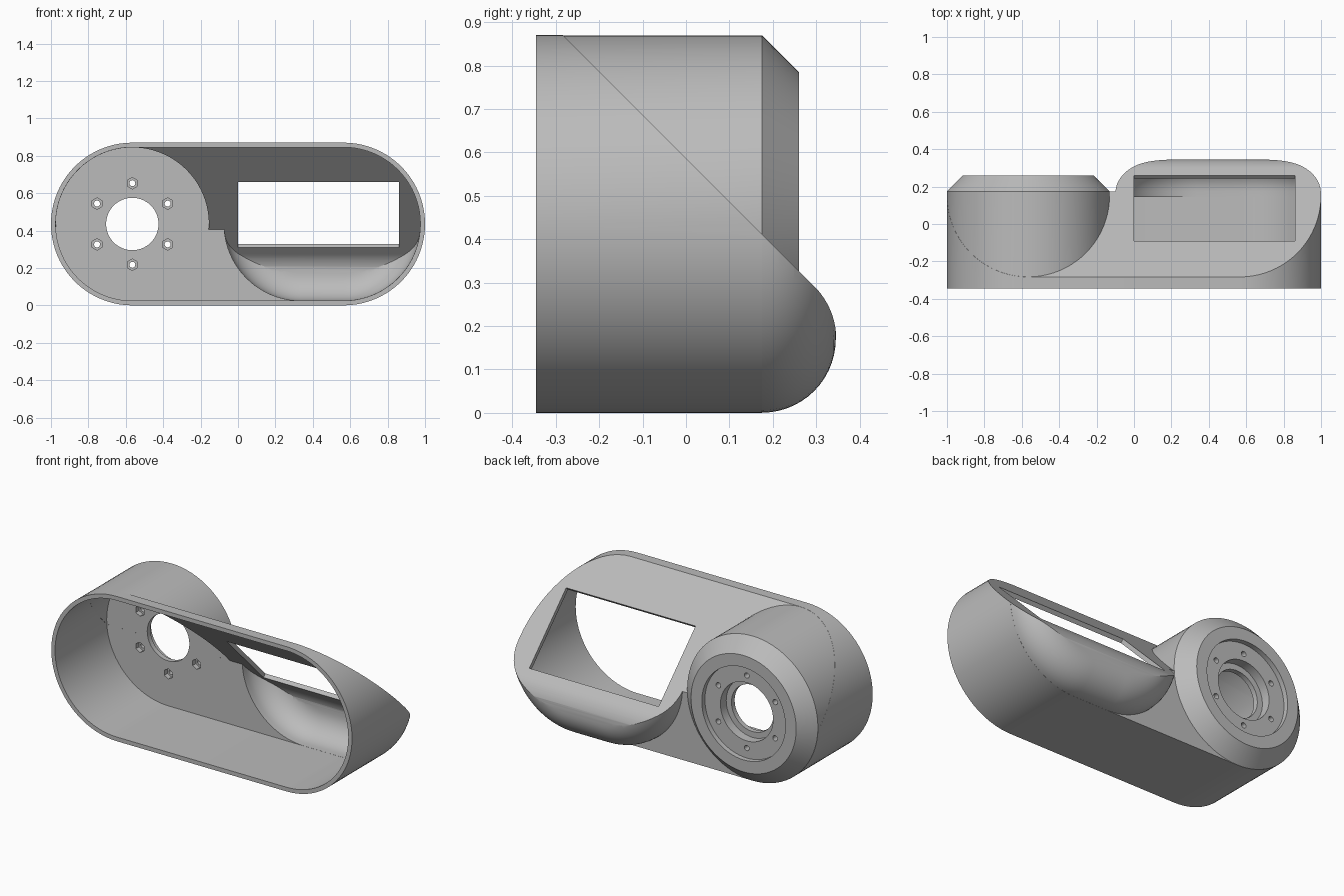
import bpy, bmesh, math
from mathutils import Vector

cube = bpy.data.objects.get("Cube")
if cube:
    bpy.data.objects.remove(cube, do_unlink=True)

R = 0.435          # outer end radius, also the axis height
WALL = 0.025
RX, LX, PX = -0.565, 0.565, 0.335   # right end, left end and pod arc centres
FRONT, BACK = -0.345, 0.175
FILLET = 0.17

grey = bpy.data.materials.new("light_grey")
grey.use_nodes = True
grey.diffuse_color = (0.5, 0.5, 0.5, 1)
grey.node_tree.nodes["Principled BSDF"].inputs["Base Color"].default_value = (0.5, 0.5, 0.5, 1)


def finish(name, bm):
    bmesh.ops.remove_doubles(bm, verts=bm.verts, dist=1e-5)
    bmesh.ops.recalc_face_normals(bm, faces=bm.faces)
    mesh = bpy.data.meshes.new(name)
    bm.to_mesh(mesh)
    bm.free()
    mesh.materials.append(grey)
    obj = bpy.data.objects.new(name, mesh)
    bpy.context.collection.objects.link(obj)
    return obj


def loft(name, x0, x1, sections, z=R, seg=40):
    """Rounded slot outlines in xz, joined along y; sections are (y, radius)."""
    bm = bmesh.new()
    rings = []
    for y, r in sections:
        ring = []
        for cx, start in ((x1, -90), (x0, 90)):
            for i in range(seg + 1):
                if x0 == x1 and i == seg:
                    continue
                a = math.radians(start + 180 * i / seg)
                ring.append(bm.verts.new((cx + r * math.cos(a), y, z + r * math.sin(a))))
        rings.append(ring)
    n = len(rings[0])
    for a, b in zip(rings, rings[1:]):
        for i in range(n):
            j = (i + 1) % n
            bm.faces.new((a[i], a[j], b[j], b[i]))
    bm.faces.new(rings[0])
    bm.faces.new(rings[-1])
    return finish(name, bm)


def slope_prism(name, r):
    """Everything below the slanted roof, with a rounded rear nose."""
    pts = [(-0.8, -0.3), (BACK + r, -0.3)]
    for i in range(13):
        a = math.radians(45 * i / 12)
        pts.append((BACK + r * math.cos(a), FILLET + r * math.sin(a)))
    y, z = pts[-1]
    pts.append((-0.8, z + y + 0.8))
    bm = bmesh.new()
    face = bm.faces.new([bm.verts.new((-1.4, y, z)) for y, z in pts])
    out = bmesh.ops.extrude_face_region(bm, geom=[face])
    bmesh.ops.translate(bm, vec=(2.8, 0, 0),
                        verts=[v for v in out["geom"] if isinstance(v, bmesh.types.BMVert)])
    return finish(name, bm)


def combine(target, tool, operation):
    mod = target.modifiers.new("cut", 'BOOLEAN')
    mod.operation, mod.object, mod.solver = operation, tool, 'EXACT'
    bpy.context.view_layer.update()
    evaluated = target.evaluated_get(bpy.context.evaluated_depsgraph_get())
    mesh = bpy.data.meshes.new_from_object(evaluated)
    target.modifiers.clear()
    target.data = mesh
    bpy.data.objects.remove(tool, do_unlink=True)


def pod_sections(start, r, fillet):
    arc = [math.radians(90 * i / 14) for i in range(15)]
    return [(start, r)] + [(BACK + fillet * math.sin(a), r - fillet + fillet * math.cos(a))
                           for a in arc]


def slanted_body(name, r, front, back, fillet, clearance):
    body = loft(name, RX, LX, [(front, r), (back, r)])
    pod = loft("pod", PX, LX, pod_sections(back - 0.02, r - 0.0005, fillet))
    combine(body, pod, 'UNION')
    combine(body, slope_prism("roof_slope", fillet + clearance), 'INTERSECT')
    return body


# Outer shell with the rear pod and the chamfered round boss
housing = slanted_body("housing", R, FRONT, BACK, FILLET, 0.001)
boss = loft("boss", RX, RX, [(FRONT + 0.001, R - 0.0005), (BACK, R - 0.0005),
                             (0.26, R - 0.085)])
combine(housing, boss, 'UNION')

# Hollow inside
inner = R - WALL
cavity = slanted_body("cavity", inner, FRONT - 0.1, BACK - 0.03, FILLET - WALL, 0.001)
combine(housing, cavity, 'DIFFERENCE')
round_cavity = loft("round_cavity", RX, RX, [(FRONT - 0.12, inner - 0.0005),
                                             (BACK - 0.0302, inner - 0.0005)])
combine(housing, round_cavity, 'DIFFERENCE')

# Slanted rectangular window, cut square to the roof
bm = bmesh.new()
bmesh.ops.create_cube(bm, size=1)
bmesh.ops.scale(bm, vec=(0.86, 0.495, 0.2), verts=bm.verts)
window = finish("window", bm)
window.location = Vector((0.43, 0.085, 0.502))
window.rotation_euler.x = math.radians(-45)
combine(housing, window, 'DIFFERENCE')

# Stepped bore through the boss
bore = loft("bore", RX, RX, [(0.05, 0.14), (0.175, 0.14), (0.175, 0.175),
                             (0.23, 0.175), (0.23, 0.278), (0.35, 0.278)])
combine(housing, bore, 'DIFFERENCE')

# Six screw holes with hexagonal nut pockets on the inside
for k in range(6):
    a = math.radians(90 + 60 * k)
    x, z = RX + 0.218 * math.cos(a), R + 0.218 * math.sin(a)
    nut = loft("nut_pocket", x, x, [(0.05, 0.031), (0.175, 0.031)], z, 3)
    combine(housing, nut, 'DIFFERENCE')
    hole = loft("screw_hole", x, x, [(0.16, 0.016), (0.3, 0.016)], z, 10)
    combine(housing, hole, 'DIFFERENCE')

# Smooth curved walls, crisp edges
bpy.ops.object.select_all(action='DESELECT')
housing.select_set(True)
bpy.context.view_layer.objects.active = housing
bpy.ops.object.shade_smooth_by_angle(angle=math.radians(25))
